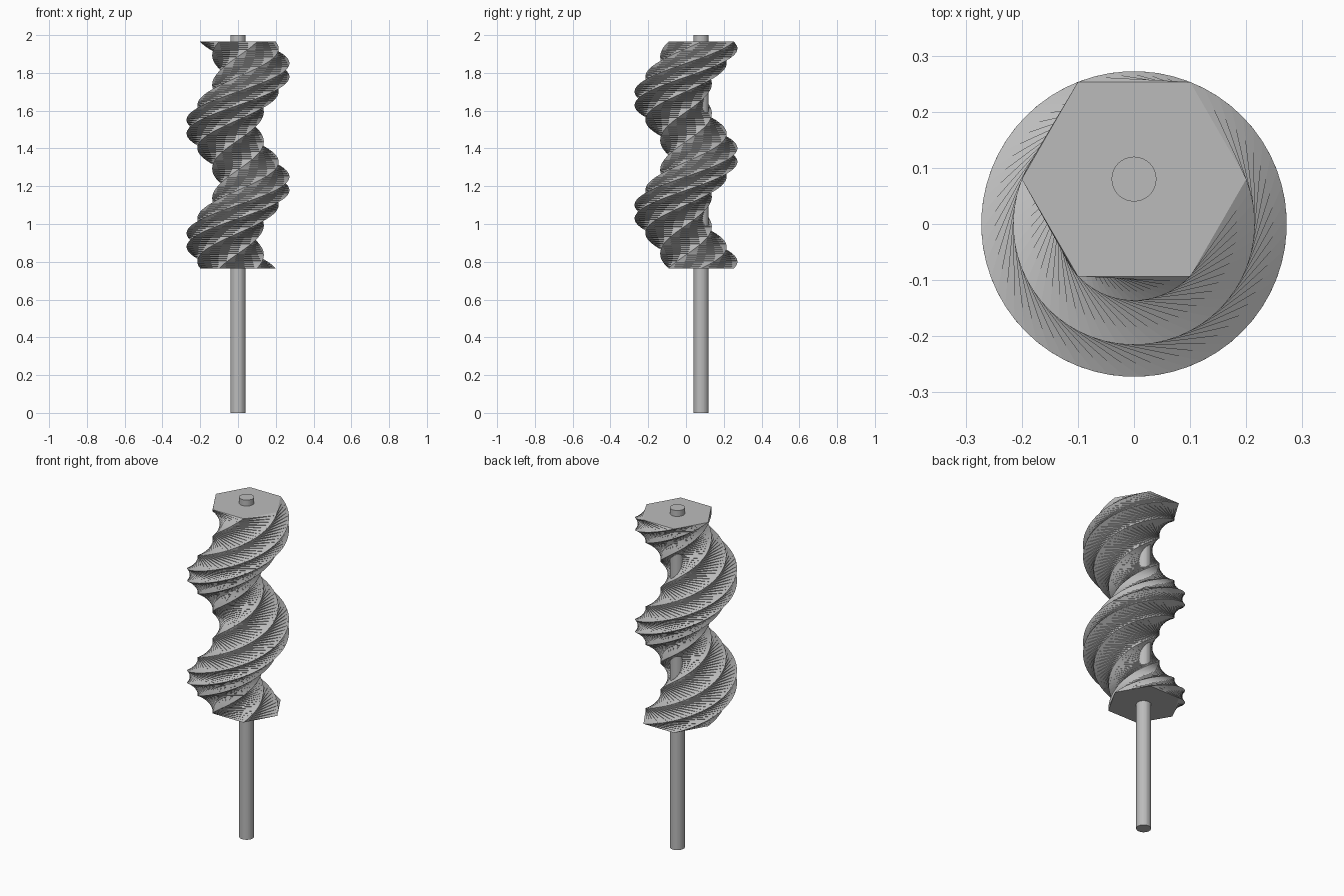
import bpy, bmesh, math
from mathutils import Matrix, Vector

if "Cube" in bpy.data.objects:
    bpy.data.objects.remove(bpy.data.objects["Cube"], do_unlink=True)

OFFSET = 0.08            # distance of shaft and hexagon from the twist axis
BOTTOM, TOP = 0.765, 1.965
RADIUS, TURNS, STEPS = 0.2, 2, 120

grey = bpy.data.materials.new("plain_grey")
grey.use_nodes = True
colour = (0.5, 0.5, 0.5, 1)
grey.diffuse_color = colour
grey.node_tree.nodes["Principled BSDF"].inputs["Base Color"].default_value = colour


def add_object(name, bm):
    bmesh.ops.recalc_face_normals(bm, faces=bm.faces)
    mesh = bpy.data.meshes.new(name)
    bm.to_mesh(mesh)
    bm.free()
    mesh.materials.append(grey)
    obj = bpy.data.objects.new(name, mesh)
    bpy.context.collection.objects.link(obj)
    return obj


# Twisted screw: an off-centre hexagon swept upward about the central axis
bm = bmesh.new()
hexagon = [Vector((RADIUS * math.cos(i * math.pi / 3),
                   OFFSET + RADIUS * math.sin(i * math.pi / 3), 0)) for i in range(6)]
rings = []
for step in range(STEPS + 1):
    t = step / STEPS
    turn = Matrix.Rotation(TURNS * math.tau * t, 3, 'Z')
    lift = Vector((0, 0, BOTTOM + (TOP - BOTTOM) * t))
    rings.append([bm.verts.new(turn @ p + lift) for p in hexagon])
sides = []
for low, high in zip(rings, rings[1:]):
    for i in range(6):
        j = (i + 1) % 6
        sides.append(bm.faces.new((low[i], low[j], high[j], high[i])))
bm.faces.new(rings[0][::-1])
bm.faces.new(rings[-1])
bmesh.ops.triangulate(bm, faces=sides, quad_method='SHORT_EDGE')
add_object("twisted_screw", bm)

# Straight shaft running the full height
bm = bmesh.new()
bmesh.ops.create_cone(bm, cap_ends=True, segments=32, radius1=0.04, radius2=0.04, depth=2,
                      matrix=Matrix.Translation((0, OFFSET, 1)))
add_object("shaft", bm)
